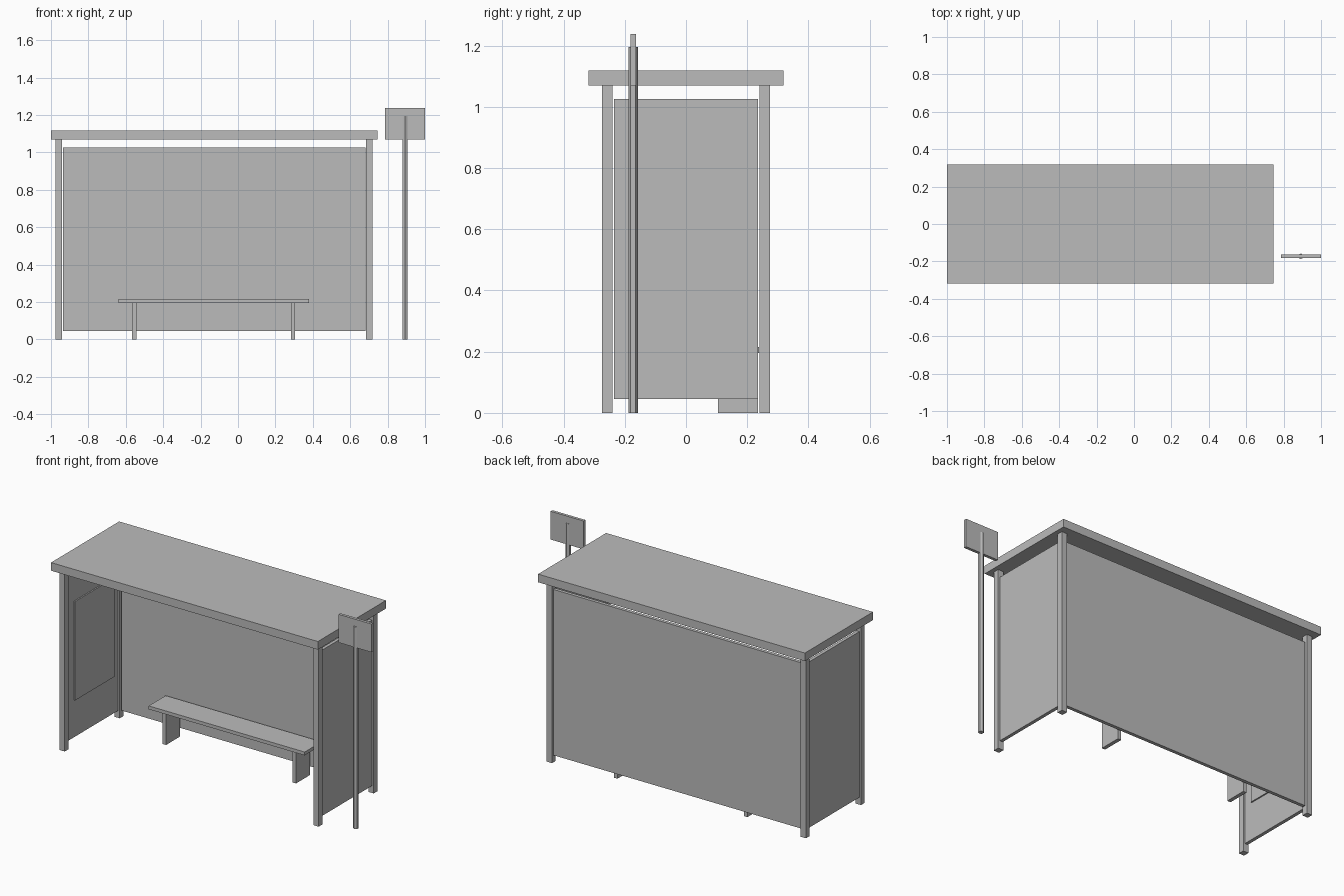
import bpy
import math

if "Cube" in bpy.data.objects:
    bpy.data.objects.remove(bpy.data.objects["Cube"])

grey = bpy.data.materials.new("plain_grey")
grey.diffuse_color = (0.5, 0.5, 0.5, 1)
grey.use_nodes = True
grey.node_tree.nodes["Principled BSDF"].inputs["Base Color"].default_value = grey.diffuse_color


def box(name, x, y, z):
    """Box from (min, max) ranges on each axis."""
    bpy.ops.mesh.primitive_cube_add(
        size=1, location=[(r[0] + r[1]) / 2 for r in (x, y, z)])
    ob = bpy.context.object
    ob.name = name
    ob.scale = [r[1] - r[0] for r in (x, y, z)]
    bpy.ops.object.transform_apply(location=False, rotation=False, scale=True)
    ob.data.materials.append(grey)
    return ob


# Roof slab
box("roof", (-1.0, 0.745), (-0.318, 0.318), (1.07, 1.118))

# Four corner posts and the two side panels between them
for side, px in (("left", -0.959), ("right", 0.702)):
    for end, py in (("front", -0.257), ("back", 0.257)):
        box(f"{side}_{end}_post", (px - 0.0175, px + 0.0175),
            (py - 0.0175, py + 0.0175), (0, 1.07))
    box(f"{side}_panel", (px - 0.01, px + 0.01), (-0.235, 0.235), (0.045, 1.025))

# Back panel
box("back_panel", (-0.936, 0.681), (0.247, 0.267), (0.045, 1.025))

# Poster plate on the inside of the left panel
box("poster", (-0.949, -0.941), (-0.178, 0.192), (0.265, 0.85))

# Bench
box("bench_seat", (-0.64, 0.38), (0.08, 0.239), (0.195, 0.215))
for side, bx in (("left", -0.555), ("right", 0.295)):
    box(f"bench_{side}_leg", (bx - 0.011, bx + 0.011), (0.105, 0.235), (0, 0.195))

# Stop sign pole (six sides, corner facing front) and plate
bpy.ops.mesh.primitive_cylinder_add(
    vertices=6, radius=0.0155, depth=1.195, location=(0.892, -0.173, 0.5975))
pole = bpy.context.object
pole.name = "sign_pole"
pole.data.materials.append(grey)
box("sign_plate", (0.785, 1.0), (-0.181, -0.164), (1.07, 1.237))
